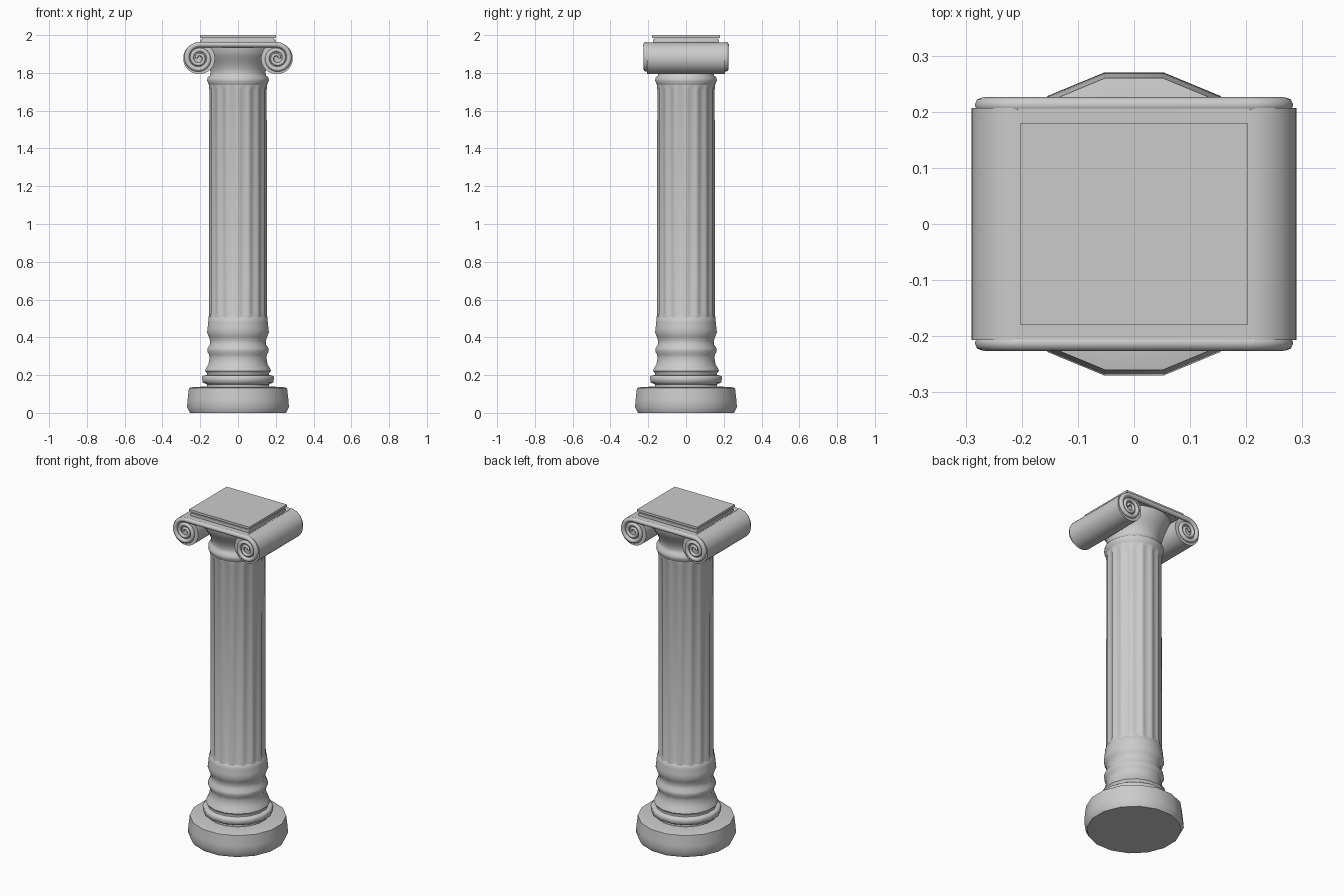
import bpy, bmesh, math
from math import pi, sin, cos, tau

if "Cube" in bpy.data.objects:
    bpy.data.objects.remove(bpy.data.objects["Cube"])

def finish(name, bm, angle=40):
    bmesh.ops.recalc_face_normals(bm, faces=bm.faces)
    me = bpy.data.meshes.new(name)
    bm.to_mesh(me)
    bm.free()
    ob = bpy.data.objects.new(name, me)
    bpy.context.collection.objects.link(ob)
    smooth(ob, angle)
    return ob

def smooth(ob, angle):
    bpy.ops.object.select_all(action='DESELECT')
    ob.select_set(True)
    bpy.context.view_layer.objects.active = ob
    bpy.ops.object.shade_smooth_by_angle(angle=math.radians(angle))

def lathe(name, profile, n=16, flute=None, angle=40):
    """Capped stack of rings; profile is (radius, z), flute is depth per ring."""
    bm = bmesh.new()
    rings = []
    for k, (r, z) in enumerate(profile):
        ring = []
        for i in range(n):
            a = tau * (i + 0.5) / n
            d = flute[k] * abs(sin(8 * a)) if flute else 0
            ring.append(bm.verts.new(((r - d) * cos(a), (r - d) * sin(a), z)))
        rings.append(ring)
    for lo, hi in zip(rings, rings[1:]):
        for i in range(n):
            j = (i + 1) % n
            bm.faces.new((lo[i], lo[j], hi[j], hi[i]))
    bm.faces.new(rings[0])
    bm.faces.new(rings[-1])
    return finish(name, bm, angle)

def box(name, sx, sy, z0, z1, bevel=0.0):
    bm = bmesh.new()
    bmesh.ops.create_cube(bm, size=1)
    for v in bm.verts:
        v.co = (v.co.x * sx, v.co.y * sy, z0 if v.co.z < 0 else z1)
    if bevel:
        bmesh.ops.bevel(bm, geom=list(bm.edges), offset=bevel, segments=2, affect='EDGES', profile=0.5)
    return finish(name, bm, 30)

# round plinth
lathe("plinth", [(0.26, 0), (0.275, 0.03), (0.272, 0.07), (0.265, 0.132),
                 (0.24, 0.137), (0.16, 0.14)], angle=50)

# moulded base of the column
lathe("base_mouldings", [
    (0.168, 0.13), (0.168, 0.15), (0.192, 0.162), (0.194, 0.192), (0.185, 0.198),
    (0.168, 0.2), (0.166, 0.208), (0.178, 0.222), (0.172, 0.238), (0.16, 0.255),
    (0.154, 0.29), (0.156, 0.308), (0.166, 0.325), (0.164, 0.343), (0.152, 0.36),
    (0.151, 0.385), (0.158, 0.405), (0.167, 0.425), (0.164, 0.45), (0.161, 0.48),
    (0.158, 0.505), (0.146, 0.515)], angle=60)

# fluted shaft
lathe("shaft", [(0.155, 0.49), (0.156, 0.505), (0.156, 0.53), (0.155, 1.71),
                (0.155, 1.73), (0.153, 1.745)], n=96,
      flute=[0, 0.002, 0.011, 0.011, 0.002, 0], angle=35)

# neck ring and flaring bowl under the scrolls
lathe("neck_and_bowl", [
    (0.148, 1.725), (0.156, 1.74), (0.164, 1.757), (0.163, 1.773), (0.15, 1.785),
    (0.146, 1.8), (0.15, 1.825), (0.163, 1.855), (0.182, 1.885), (0.197, 1.915),
    (0.2, 1.945)], n=32, angle=60)

CX, CZ = 0.206, 1.877

# slab joining the scrolls
box("scroll_slab", 2 * CX, 0.42, 1.943, 1.962)

# scroll cylinders
for side, label in ((-1, "left"), (1, "right")):
    bm = bmesh.new()
    bmesh.ops.create_cone(bm, cap_ends=True, segments=32, radius1=0.084,
                          radius2=0.084, depth=0.414)
    for v in bm.verts:
        x, y, z = v.co
        v.co = (x + side * CX, z, y + CZ)
    finish(label + "_scroll_roll", bm)

# spiral rim running across the top into both scrolls, front and back
half = []
steps = 52
for i in range(steps + 1):
    t = i / steps
    a = pi / 2 - t * 2.25 * tau
    r = 0.073 - 0.06 * t ** 0.9
    half.append((CX + r * cos(a), CZ + r * sin(a), 0.0145 - 0.0075 * t))
path = [(-x, z, w) for x, z, w in reversed(half)] + half
for side, label in ((-1, "front"), (1, "back")):
    cu = bpy.data.curves.new(label + "_spiral_rim", 'CURVE')
    cu.dimensions = '3D'
    cu.bevel_depth = 1.0
    cu.bevel_resolution = 2
    cu.use_fill_caps = True
    sp = cu.splines.new('POLY')
    sp.points.add(len(path) - 1)
    for p, (x, z, w) in zip(sp.points, path):
        p.co = (x, side * 0.212, z, 1)
        p.radius = w
    tmp = bpy.data.objects.new("rim_helper", cu)
    bpy.context.collection.objects.link(tmp)
    bpy.context.view_layer.update()
    me = bpy.data.meshes.new_from_object(tmp.evaluated_get(bpy.context.evaluated_depsgraph_get()))
    bpy.data.objects.remove(tmp)
    ob = bpy.data.objects.new(label + "_spiral_rim", me)
    bpy.context.collection.objects.link(ob)
    smooth(ob, 60)

# stepped square top
box("abacus_lower", 0.396, 0.352, 1.955, 1.978, 0.004)
box("abacus_fillet", 0.38, 0.336, 1.975, 1.99)
box("abacus_top", 0.404, 0.36, 1.986, 2.0)
